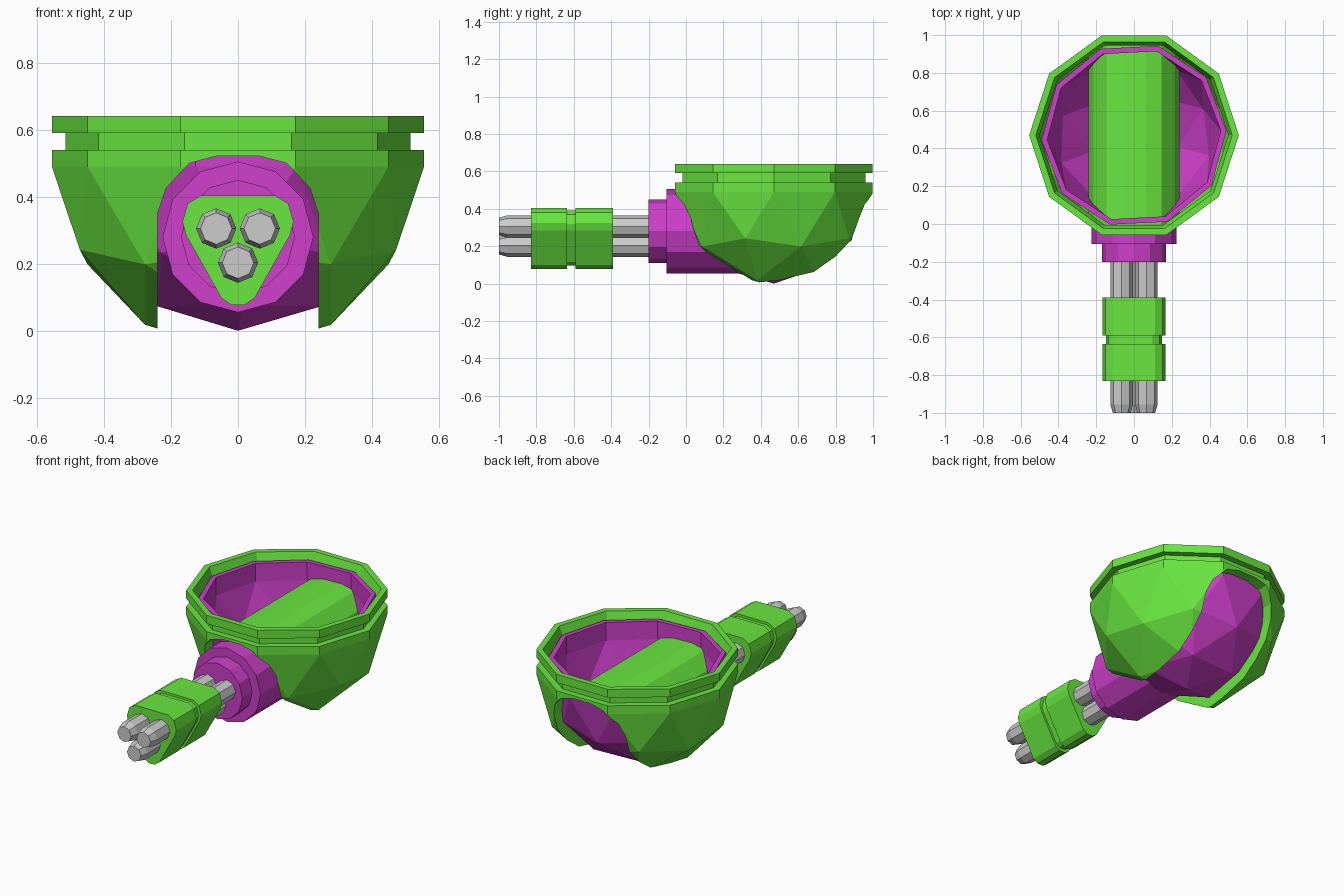
import bpy, bmesh, math
from mathutils import Matrix, Vector

if "Cube" in bpy.data.objects:
    bpy.data.objects.remove(bpy.data.objects["Cube"])

CENTER = Vector((0, 0.47, 0))
EQ = 0.49            # height of the bowl equator


def material(name, color):
    m = bpy.data.materials.new(name)
    m.diffuse_color = color
    m.use_nodes = True
    m.node_tree.nodes["Principled BSDF"].inputs["Base Color"].default_value = m.diffuse_color
    return m


GREEN = material("green_paint", (0.14, 0.80, 0.05, 1))
PURPLE = material("purple_paint", (0.62, 0.05, 0.60, 1))


def make(name, bm, mat=None):
    bmesh.ops.recalc_face_normals(bm, faces=bm.faces)
    me = bpy.data.meshes.new(name)
    bm.to_mesh(me)
    bm.free()
    ob = bpy.data.objects.new(name, me)
    bpy.context.collection.objects.link(ob)
    if mat:
        me.materials.append(mat)
    return ob


def half_ball(bm, radius, spin, profile=(), cap=False):
    """Lower half of an icosphere, its open edge extruded along (r, z) steps."""
    mat = (Matrix.Translation(CENTER + Vector((0, 0, EQ)))
           @ Matrix.Rotation(math.radians(spin), 4, 'Z'))
    verts = bmesh.ops.create_icosphere(bm, subdivisions=2, radius=radius, matrix=mat)['verts']
    upper = [v for v in verts if v.co.z > EQ + 0.01]
    bmesh.ops.delete(bm, geom=upper, context='VERTS')
    edges = [e for e in bm.edges if e.is_boundary]
    for r, z in profile:
        geom = bmesh.ops.extrude_edge_only(bm, edges=edges)['geom']
        edges = [g for g in geom if isinstance(g, bmesh.types.BMEdge)]
        for v in (g for g in geom if isinstance(g, bmesh.types.BMVert)):
            d = v.co - CENTER
            d.z = 0
            v.co = CENTER + d.normalized() * r + Vector((0, 0, z))
    if cap:
        bmesh.ops.edgeloop_fill(bm, edges=edges)


def loft_y(bm, sections):
    """Closed solid through a list of (y, [(x, z), ...]) sections."""
    rings = [[bm.verts.new((x, y, z)) for x, z in pts] for y, pts in sections]
    n = len(rings[0])
    for a, b in zip(rings, rings[1:]):
        for i in range(n):
            j = (i + 1) % n
            bm.faces.new((a[i], a[j], b[j], b[i]))
    bm.faces.new(rings[0])
    bm.faces.new(rings[-1])


def circle(cx, cz, r, n):
    return [(cx + r * math.cos(2 * math.pi * i / n),
             cz + r * math.sin(2 * math.pi * i / n)) for i in range(n)]


def mirrored(half):
    return half + [(-x, z) for x, z in reversed(half)]


# Outer bowl with grooved rim, solid for now
bm = bmesh.new()
CAP = 0.58
half_ball(bm, 0.555, 18, [(0.555, 0.54), (0.515, 0.54), (0.515, 0.59), (0.555, 0.59),
                          (0.555, 0.64), (0.52, 0.64), (0.50, CAP)], cap=True)
bowl = make("outer_bowl", bm, GREEN)

# Arched slot cut front to back
bm = bmesh.new()
arch = mirrored([(0.24, -0.3), (0.24, 0.35), (0.215, 0.425), (0.145, 0.50), (0.06, 0.522)])
loft_y(bm, [(-0.5, arch), (1.5, arch)])
cutter = make("slot_cutter", bm, GREEN)
cutter.hide_render = True
mod = bowl.modifiers.new("slot", 'BOOLEAN')
mod.operation = 'DIFFERENCE'
mod.solver = 'EXACT'
mod.object = cutter
dg = bpy.context.evaluated_depsgraph_get()
cut = bpy.data.meshes.new_from_object(bowl.evaluated_get(dg))
bowl.modifiers.clear()
bowl.data = cut
bpy.data.objects.remove(cutter)

# Open the top so the arched tunnel shows inside
bm = bmesh.new()
bm.from_mesh(cut)
top = [f for f in bm.faces if all(abs(v.co.z - CAP) < 1e-4 for v in f.verts)]
bmesh.ops.delete(bm, geom=top, context='FACES')
bm.to_mesh(cut)
bm.free()

# Inner shell, turned slightly against the bowl
bm = bmesh.new()
half_ball(bm, 0.49, 21, [(0.49, 0.60), (0.46, 0.60), (0.46, EQ)])
inner = bmesh.new()
half_ball(inner, 0.46, 21)
tmp = bpy.data.meshes.new("tmp")
inner.to_mesh(tmp)
inner.free()
bm.from_mesh(tmp)
bpy.data.meshes.remove(tmp)
bmesh.ops.remove_doubles(bm, verts=bm.verts, dist=0.001)
make("inner_shell", bm, PURPLE)

# Stepped gun socket
bm = bmesh.new()
big, small = circle(0, 0.28, 0.225, 12), circle(0, 0.28, 0.17, 12)
loft_y(bm, [(0.38, big), (-0.105, big), (-0.105, small), (-0.2, small)])
make("gun_socket", bm, PURPLE)

# Three barrels with chamfered muzzles
for i, (x, z) in enumerate([(-0.065, 0.305), (0.065, 0.305), (0, 0.203)]):
    bm = bmesh.new()
    body, tip = circle(x, z, 0.06, 8), circle(x, z, 0.047, 8)
    loft_y(bm, [(-0.15, body), (-0.955, body), (-1.0, tip)])
    make(f"barrel_{i + 1}", bm)

# Barrel clamp: rounded triangle with a groove round the middle
outline = mirrored([(0.02, 0.077), (0.05, 0.098), (0.155, 0.285), (0.166, 0.325),
                    (0.15, 0.38), (0.11, 0.404)])
groove = [(x * 0.9, 0.26 + (z - 0.26) * 0.9) for x, z in outline]
bm = bmesh.new()
loft_y(bm, [(-0.83, outline), (-0.635, outline), (-0.635, groove),
            (-0.59, groove), (-0.59, outline), (-0.39, outline)])
make("barrel_clamp", bm, GREEN)
